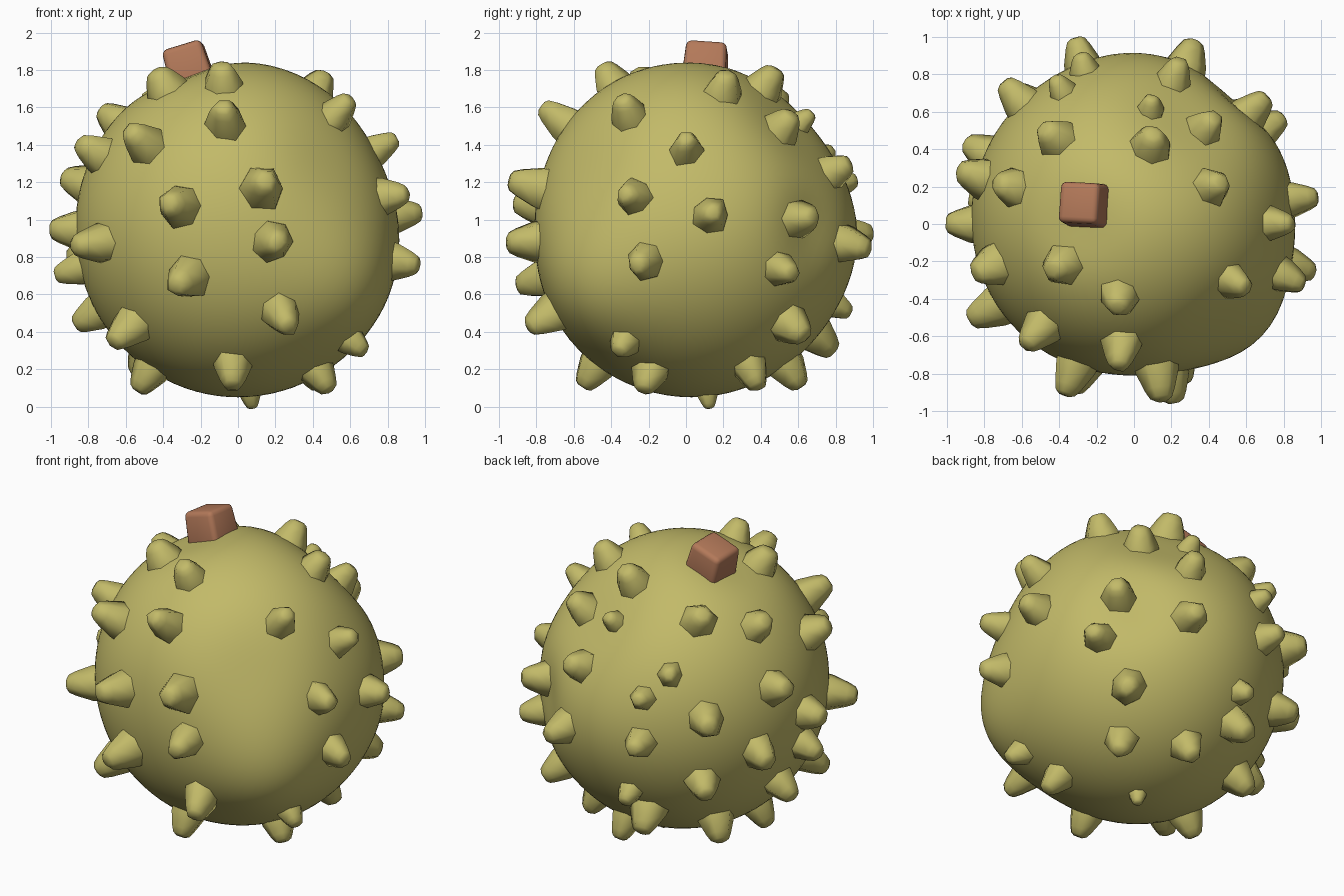
import bpy, bmesh, math, random
from mathutils import Vector, Matrix

random.seed(4)
if "Cube" in bpy.data.objects:
    bpy.data.objects.remove(bpy.data.objects["Cube"])

CENTRE = Vector((0, 0.03, 0.95))


def material(name, rgb):
    m = bpy.data.materials.new(name)
    m.use_nodes = True
    m.diffuse_color = (*rgb, 1)
    m.node_tree.nodes["Principled BSDF"].inputs["Base Color"].default_value = (*rgb, 1)
    return m


def finish(bm, name, mat, angle):
    bmesh.ops.recalc_face_normals(bm, faces=bm.faces)
    mesh = bpy.data.meshes.new(name)
    bm.to_mesh(mesh)
    bm.free()
    obj = bpy.data.objects.new(name, mesh)
    bpy.context.collection.objects.link(obj)
    mesh.materials.append(mat)
    bpy.ops.object.select_all(action="DESELECT")
    obj.select_set(True)
    bpy.context.view_layer.objects.active = obj
    bpy.ops.object.shade_smooth_by_angle(angle=math.radians(angle))
    return obj


skin = material("olive_skin", (0.54, 0.49, 0.14))
bark = material("brown_stem", (0.45, 0.19, 0.1))

# Lumps of the body: direction, height (negative is a dent), sharpness
lumps = [
    (Vector((0.65, -0.6, -0.35)), 0.1, 12),
    (Vector((0.5, -0.6, 0.4)), -0.04, 14),
    (Vector((0.6, 0.7, 0)), -0.05, 30),
    (Vector((0.3, 0.6, 0.6)), -0.09, 9),
    (Vector((1, 0, 0.5)), -0.03, 9),
    (Vector((-0.3, -0.05, 0.85)), -0.04, 30),
    (Vector((0, -1, 0)), -0.03, 6),
    (Vector((0, 1, -0.1)), 0.02, 12),
]


def skin_radius(d):
    radius = 0.87 + 0.03 * d.z * d.z
    for axis, height, sharpness in lumps:
        radius += height * math.exp(-sharpness * (1 - d.dot(axis.normalized())))
    return radius


# Body: a slightly lumpy ball
bm = bmesh.new()
bmesh.ops.create_icosphere(bm, subdivisions=5, radius=1)
for v in bm.verts:
    d = v.co.normalized()
    v.co = CENTRE + d * skin_radius(d)
finish(bm, "body", skin, 40)


def add_spike(bm, d, size, length):
    """A blunt, uneven cone of stacked rings, standing on the skin along d."""
    lean = Vector([random.uniform(-0.08, 0.08) for _ in range(3)])
    turn = (d + lean).to_track_quat("Z", "Y").to_matrix().to_4x4()
    place = Matrix.Translation(CENTRE + d * skin_radius(d)) @ turn
    sides = random.choice((6, 7))
    wobble = [random.uniform(0.88, 1.08) for _ in range(sides)]
    outline = [(0.12, -0.06), (0.108, 0.01), (0.075, 0.085), (0.055, 0.118), (0.03, 0.13)]
    rings = []
    for radius, height in outline:
        ring = []
        for i, w in enumerate(wobble):
            a = math.tau * i / sides
            p = Vector((radius * w * math.cos(a), radius * w * math.sin(a), height * length))
            ring.append(bm.verts.new(place @ (p * size)))
        rings.append(ring)
    for low, high in zip(rings, rings[1:]):
        for i in range(sides):
            j = (i + 1) % sides
            bm.faces.new((low[i], low[j], high[j], high[i]))
    bm.faces.new(rings[-1])


# Spikes on each side: the two coordinates across that side fix the spike,
# and the third follows from its reach from the centre.
front = [(-0.06, 1.52), (-0.5, 1.4), (-0.33, 1.08), (-0.75, 0.87), (-0.28, 0.68),
         (-0.57, 0.43), (0.14, 1.18), (0.19, 0.88), (0.23, 0.5)]
back = [(0.3, 0.86), (-0.29, 0.92), (-0.64, 1.08), (-0.6, 0.64), (0.53, 0.42),
        (-0.22, 0.36)]
hollow = [(0.4, 1.51), (0.09, 1.7), (0.22, 1.26)]
left = [(-0.23, 0.77), (0.14, 1.03), (-0.3, 1.13), (0, 1.41), (0.53, 0.72), (0.65, 1.01),
        (-0.32, 1.6)]
right = [(-0.24, 1.38), (0.27, 1.21), (0, 0.95), (0.41, 0.8), (0.12, 0.47), (0, 0.72)]
top = [(-0.4, -0.23), (-0.08, -0.4), (0.44, 0.21), (-0.43, 0.47), (-0.67, 0.2)]
underside = [(-0.48, -0.08), (0.44, -0.2), (0.4, 0.36), (0.05, 0.56), (-0.5, 0.38),
             (-0.03, -0.5)]
small_hollow = [(0.09, 1.54)]
small_back = [(-0.28, 1.21), (-0.41, 1.36), (-0.16, 0.52)]
small_left = [(-0.33, 0.34)]
small_underside = [(0.07, 0.12)]

# Points, axis that follows (x, y, z order), its sign, reach, size, length
sides_of_body = [
    (front, 1, -1, 0.89, 1.05, 1.25), (back, 1, 1, 0.93, 1, 1.1),
    (hollow, 1, 1, 0.85, 0.97, 1), (left, 0, 1, 0.92, 0.94, 1.15),
    (right, 0, -1, 0.95, 1, 1.05), (top, 2, 1, 0.91, 0.97, 0.9),
    (underside, 2, -1, 0.93, 0.95, 1.1), (small_hollow, 1, 1, 0.85, 0.65, 1),
    (small_back, 1, 1, 0.93, 0.75, 1), (small_left, 0, 1, 0.94, 0.75, 1),
    (small_underside, 2, -1, 0.93, 0.55, 1),
]
bm = bmesh.new()
for points, axis, sign, reach, size, length in sides_of_body:
    across = [k for k in range(3) if k != axis]
    for point in points:
        d = Vector()
        for k, value in zip(across, point):
            d[k] = value - CENTRE[k]
        d[axis] = sign * math.sqrt(max(reach ** 2 - d.length_squared, 0))
        add_spike(bm, d.normalized(), size * random.uniform(0.95, 1.05), length)
finish(bm, "spikes", skin, 75)

# Stem: a tilted, rounded and slightly tapered block
bm = bmesh.new()
bmesh.ops.create_cube(bm, size=0.24)
for v in bm.verts:
    if v.co.z > 0:
        v.co.x *= 0.9
        v.co.y *= 0.9
bmesh.ops.bevel(bm, geom=bm.edges[:], offset=0.03, segments=3, profile=0.5, affect="EDGES")
stem = finish(bm, "stem", bark, 50)
stem.location = (-0.265, 0.105, 1.815)
stem.rotation_euler = [math.radians(a) for a in (-4, -17, -3)]
